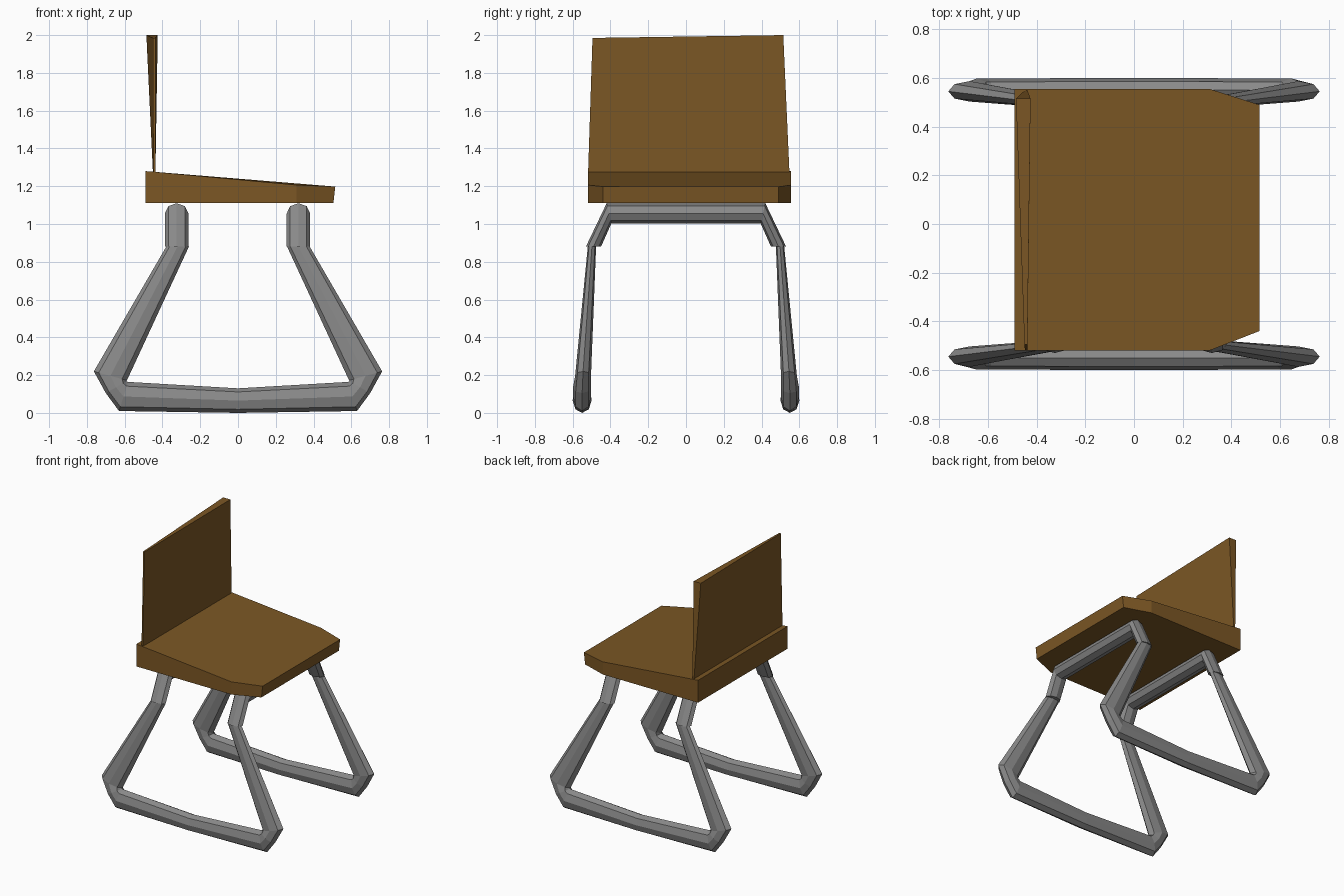
import bpy, bmesh, math
from mathutils import Vector

if "Cube" in bpy.data.objects:
    bpy.data.objects.remove(bpy.data.objects["Cube"])


def material(name, rgb):
    m = bpy.data.materials.new(name)
    m.diffuse_color = (*rgb, 1)
    m.use_nodes = True
    m.node_tree.nodes["Principled BSDF"].inputs["Base Color"].default_value = m.diffuse_color
    return m


WOOD = material("brown wood", (0.20, 0.095, 0.018))
METAL = material("grey metal", (0.25, 0.25, 0.25))


def make(name, verts, faces, mat):
    bm = bmesh.new()
    vs = [bm.verts.new(v) for v in verts]
    for f in faces:
        bm.faces.new([vs[i] for i in f])
    bmesh.ops.recalc_face_normals(bm, faces=bm.faces)
    mesh = bpy.data.meshes.new(name)
    bm.to_mesh(mesh)
    bm.free()
    mesh.materials.append(mat)
    ob = bpy.data.objects.new(name, mesh)
    bpy.context.collection.objects.link(ob)
    return ob


def tube(name, rings, n=8):
    """Skin elliptical rings, each (inner point, outer point, half-width vector)."""
    verts = []
    for inner, outer, side in rings:
        a, b, s = Vector(inner), Vector(outer), Vector(side)
        for k in range(n):
            t = 2 * math.pi * k / n
            verts.append((a + b) / 2 + (b - a) / 2 * math.cos(t) + s * math.sin(t))
    faces = [[r * n + k, r * n + (k + 1) % n, (r + 1) * n + (k + 1) % n, (r + 1) * n + k]
             for r in range(len(rings) - 1) for k in range(n)]
    faces += [list(range(n)), list(range(len(verts) - n, len(verts)))]
    return make(name, verts, faces, METAL)


# Seat: six-sided plan, thicker toward the back
plan = [(-0.49, 0.555), (0.31, 0.555), (0.515, 0.49), (0.515, -0.44), (0.31, -0.52), (-0.49, -0.52)]
top = [(x, y, 1.28 - 0.092 * (x + 0.49) if x < 0.4 else 1.198) for x, y in plan]
low = [(min(x, 0.505), y, 1.11) for x, y in plan]
make("seat", top + low,
     [range(6), range(6, 12)] + [(i, (i + 1) % 6, (i + 1) % 6 + 6, i + 6) for i in range(6)], WOOD)

# Backrest: thin panel that thickens toward its top rear corner
make("backrest",
     [(-0.448, -0.52, 1.22), (-0.438, -0.52, 1.22), (-0.438, 0.55, 1.22), (-0.448, 0.55, 1.22),
      (-0.450, -0.495, 1.985), (-0.438, -0.495, 1.985), (-0.425, 0.515, 2.0), (-0.485, 0.515, 2.0)],
     [(0, 1, 2, 3), (4, 5, 6, 7), (0, 1, 5, 4), (1, 2, 6, 5), (2, 3, 7, 6), (3, 0, 4, 7)], WOOD)

# Side frames: leg, bent foot and runner as one mitred tube
# (inner x, inner z, outer x, outer z, centre y, half width)
half = [(0.26, 0.88, 0.38, 0.88, 0.498, 0.022),
        (0.588, 0.172, 0.763, 0.22, 0.545, 0.042),
        (0.592, 0.166, 0.70, 0.105, 0.55, 0.048),
        (0.582, 0.164, 0.63, 0.01, 0.55, 0.048),
        (0.0, 0.13, 0.0, 0.0, 0.55, 0.05)]
for label, sy in (("near", -1), ("far", 1)):
    path = [(h, 1) for h in half] + [(h, -1) for h in half[-2::-1]]
    tube(label + "_side_frame",
         [((sx * a, sy * y, b), (sx * c, sy * y, d), (0, w, 0))
          for (a, b, c, d, y, w), sx in path])

# Under-seat crossbars with ends bent down to meet the legs
half = [(0.45, 0.88, 0.53, 0.88), (0.395, 1.003, 0.42, 1.11)]
for label, x in (("back", -0.325), ("front", 0.32)):
    path = [(h, 1) for h in half] + [(h, -1) for h in half[::-1]]
    tube(label + "_crossbar",
         [((x, s * a, b), (x, s * c, d), (0.062, 0, 0)) for (a, b, c, d), s in path])
